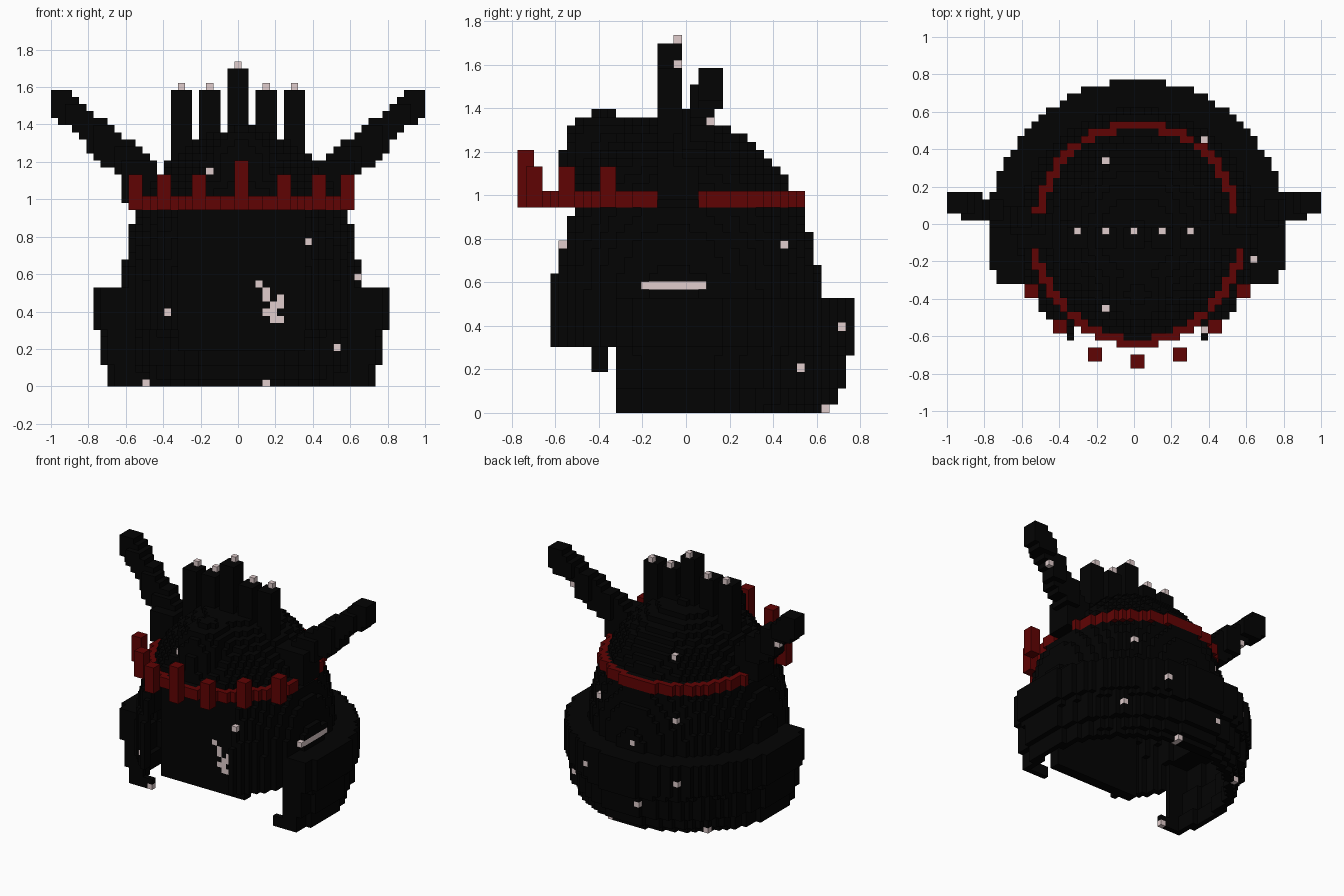
import bpy
import math

if "Cube" in bpy.data.objects:
    bpy.data.objects.remove(bpy.data.objects["Cube"])

V = 2 / 53                      # edge of one cube
cells = {}                      # (i, j, k) -> part name


def material(name, rgb):
    m = bpy.data.materials.new(name)
    m.diffuse_color = (*rgb, 1)
    m.use_nodes = True
    m.node_tree.nodes["Principled BSDF"].inputs["Base Color"].default_value = m.diffuse_color
    return m


BLACK = material("black iron", (0.001, 0.001, 0.001))
RED = material("dark red", (0.118, 0.001, 0.001))
PALE = material("pale studs", (0.75, 0.61, 0.61))


def box(part, i0, i1, j0, j1, k0, k1):
    for i in range(i0, i1 + 1):
        for j in range(j0, j1 + 1):
            for k in range(k0, k1 + 1):
                cells[i, j, k] = part


def fill(part, rule, ks):
    for k in ks:
        for i in range(-22, 24):
            for j in range(-21, 22):
                if rule(i, j, k):
                    cells[i, j, k] = part


def oval(i, j, rx, ry, cy=0.0):
    return rx > 0 and ry > 0 and ((i - 0.5) / rx) ** 2 + ((j - cy) / ry) ** 2 <= 1


# Hollow dome: cylinder below, half ellipsoid above, with a tall face opening
def in_dome(i, j, k, d=0.0):
    z = max(0, k + 0.5 - 14.2) / (22.4 - d)
    if z >= 1:
        return False
    s = (1 - z * z) ** 0.5
    return oval(i, j, (16.78 - d) * s, (17.75 - d) * s, -1.5)


def dome(i, j, k):
    if not in_dome(i, j, k) or in_dome(i, j, k, 1.4):
        return False
    if k < 13 and j >= -8:
        return False
    return k >= 8 and not (j < 0 and k < 25 and abs(i - 0.5) < 9)


fill("dome", dome, range(8, 37))
box("dome", 17, 17, -4, 2, 16, 16)


# Rounded bump on the brow
def crest(i, j, k):
    d = ((i - 0.5) / 4.85) ** 2 + ((j + 10) / 5.05) ** 2
    return d + (max(0, k - 31.3) / 5.05) ** 2 < 1 and not in_dome(i, j, k, 1.4)


fill("brow_bump", crest, range(27, 38))


# Neck guard: thin wall with a roof ledge and closed front ends
def guard(i, j, k):
    rx = 19.1 if k < 3 else 20.1 if k < 8 else 21.1
    ry = 18.4 if k < 1 else 19.4 if k < 3 else 20.4 if k < 7 else 21.4
    if j < -8 or not oval(i, j, rx, ry, -1):
        return False
    if k == 13:
        return not oval(i, j, 15.8, 16.4, -1)
    if j == -8:
        inner = 15 if k < 2 else 16.8
        return not oval(i, j, inner, inner, -1)
    return not oval(i, j, rx - 1.4, ry - 1.4, -1)


fill("neck_guard", guard, range(14))

# Recessed face plate
box("face_plate", -8, 9, -11, -10, 5, 25)

# Horns with square bases, leaning out and back
for s in (-1, 1):
    for n in range(45):
        t = n / 44
        i, j, k = round(14 + 11 * t), round(3 * t), math.floor(31 + 9 * t)
        a, b = sorted((s * (i - 1), s * (i + 1)))
        box("horns", a, b, j - 1, j + 1, k - (2 if t < 0.6 else 1), k + 1)
    a, b = sorted((s * 12, s * 16))
    box("horns", a, b, -3, 1, 26, 31)

# Row of spikes across the top, each with a stud
for i in (-8, -4, 0, 4, 8):
    top = 44 if i == 0 else 41
    box("top_spikes", i - 1, i + 1, -3, -1, 32, top)
    box("studs", i, i, -1, -1, top + 1, top + 1)


# Red band in two arcs, and its upright spikes
def band(i, j, k):
    if j <= -4:
        return oval(i, j, 15.6, 17.3) and not oval(i, j, 14.3, 16.1)
    return j >= 2 and oval(i, j, 14.7, 14.6) and not oval(i, j, 13.4, 13.3)


fill("red_band", band, (25, 26))
for d, j in ((0, -20), (6, -19), (11, -15), (15, -10)):
    for i in {d, -d + (1 if d else 0)}:
        i -= 1 if i < 0 else 0
        box("band_spikes", i, i + 1, j, j + 1, 25, 29 if d else 31)

# Single studs
for c in ((10, 12, 20), (-4, 9, 30), (-4, -12, 30), (10, -15, 20),
          (-7, 13, 20), (0, 16, 15), (8, 19, 10), (-10, 17, 10),
          (-10, -15, 10), (-3, 19, 5), (14, 14, 5), (14, 13, 5),
          (4, 17, 0), (4, 16, 0), (-13, -8, 0), (-13, 12, 0),
          (22, 3, 35), (-22, 3, 35)):
    cells[c] = "studs"

# Pale side strip and the scar on the face plate
box("side_strip", 17, 17, -5, 2, 15, 15)
for i, k in ((3, 14), (4, 13), (4, 12), (4, 10), (5, 11), (5, 10), (5, 9),
             (6, 12), (6, 11), (6, 9)):
    cells[i, -11, k] = "face_scar"

# Turn every part into a mesh of its exposed cube faces
SIDES = {
    (1, 0, 0): ((1, 0, 0), (1, 1, 0), (1, 1, 1), (1, 0, 1)),
    (-1, 0, 0): ((0, 0, 0), (0, 0, 1), (0, 1, 1), (0, 1, 0)),
    (0, 1, 0): ((0, 1, 0), (0, 1, 1), (1, 1, 1), (1, 1, 0)),
    (0, -1, 0): ((0, 0, 0), (1, 0, 0), (1, 0, 1), (0, 0, 1)),
    (0, 0, 1): ((0, 0, 1), (1, 0, 1), (1, 1, 1), (0, 1, 1)),
    (0, 0, -1): ((0, 0, 0), (0, 1, 0), (1, 1, 0), (1, 0, 0)),
}
COLOURS = {"red_band": RED, "band_spikes": RED, "studs": PALE,
           "side_strip": PALE, "face_scar": PALE}

for part in sorted(set(cells.values())):
    index, faces = {}, []
    for (i, j, k), owner in cells.items():
        if owner != part:
            continue
        for (a, b, c), corners in SIDES.items():
            if (i + a, j + b, k + c) not in cells:
                faces.append([index.setdefault((i + x, j + y, k + z), len(index))
                              for x, y, z in corners])
    verts = [((x - 0.5) * V, (y - 0.5) * V, z * V) for x, y, z in index]
    mesh = bpy.data.meshes.new(part)
    mesh.from_pydata(verts, [], faces)
    mesh.materials.append(COLOURS.get(part, BLACK))
    bpy.context.collection.objects.link(bpy.data.objects.new(part, mesh))
